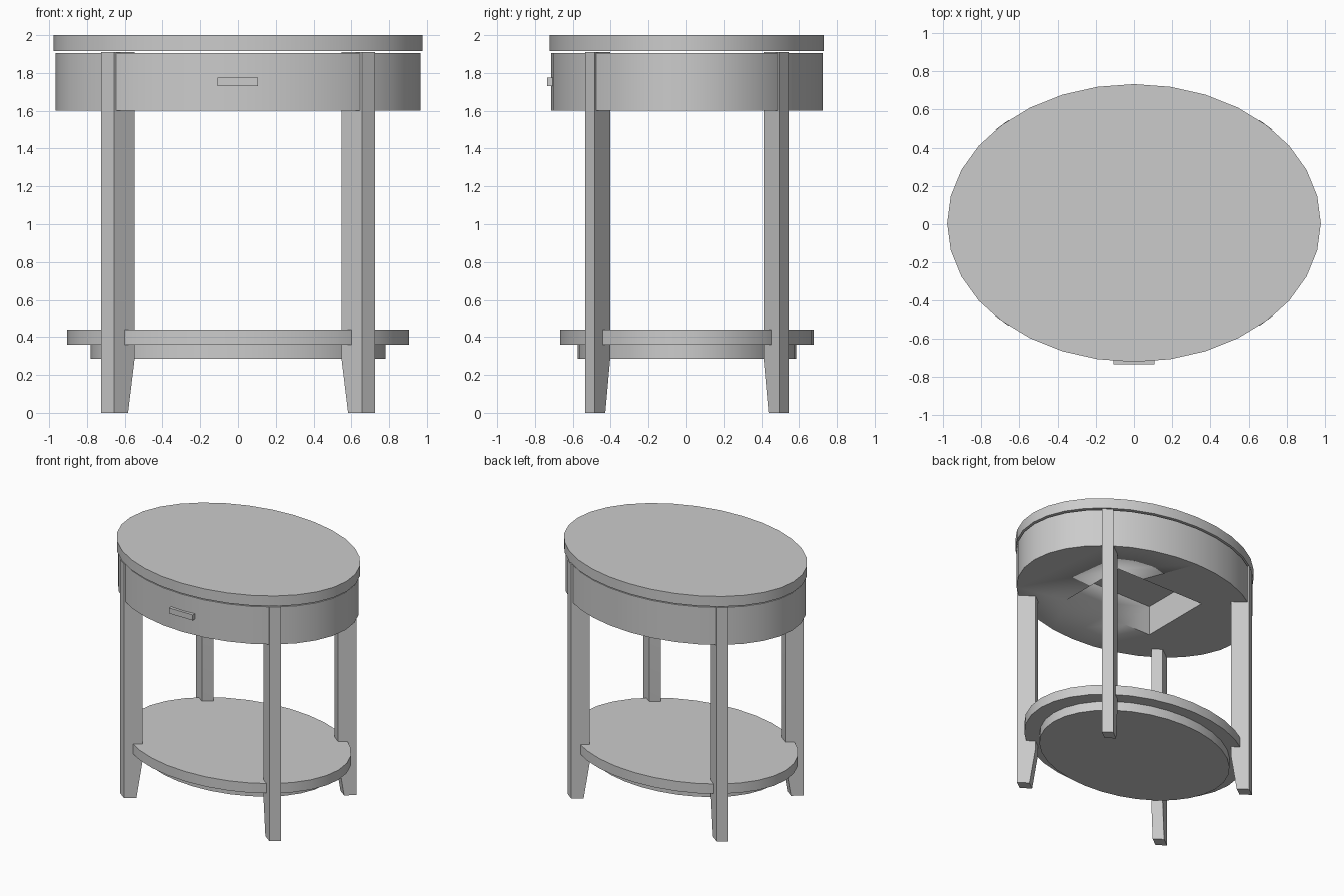
import bpy, bmesh, math

if "Cube" in bpy.data.objects:
    bpy.data.objects.remove(bpy.data.objects["Cube"])

SQUASH = 0.744   # the round plan is squashed along y into an oval
CY = 0.005       # oval centre (the drawer pull sticks out in front)


def finish(name, bm):
    bmesh.ops.recalc_face_normals(bm, faces=bm.faces)
    me = bpy.data.meshes.new(name)
    bm.to_mesh(me)
    bm.free()
    ob = bpy.data.objects.new(name, me)
    bpy.context.collection.objects.link(ob)
    bpy.ops.object.select_all(action='DESELECT')
    ob.select_set(True)
    bpy.context.view_layer.objects.active = ob
    bpy.ops.object.shade_smooth_by_angle(angle=math.radians(30))
    return ob


def loft(name, rings):
    """Closed solid through a stack of equal-length rings."""
    bm = bmesh.new()
    loops = [[bm.verts.new(p) for p in ring] for ring in rings]
    n = len(loops[0])
    for a, b in zip(loops, loops[1:]):
        for i in range(n):
            j = (i + 1) % n
            bm.faces.new((a[i], a[j], b[j], b[i]))
    bm.faces.new(loops[0][::-1])
    bm.faces.new(loops[-1])
    return finish(name, bm)


def oval(name, r, z0, z1, sides=32):
    angles = [2 * math.pi * i / sides for i in range(sides)]
    return loft(name, [[(r * math.cos(a), CY + SQUASH * r * math.sin(a), z)
                        for a in angles] for z in (z0, z1)])


def box(name, x0, x1, y0, y1, z0, z1):
    return loft(name, [[(x0, y0, z), (x1, y0, z), (x1, y1, z), (x0, y1, z)]
                       for z in (z0, z1)])


def leg(name, sx, sy):
    # radial bar on the diagonal, with the inner face tapering at the foot
    rings = []
    for z, inner in ((0, 0.872), (0.29, 0.822), (1.91, 0.822)):
        ring = []
        for r, t in ((inner, -0.048), (0.977, -0.048), (0.977, 0.048), (inner, 0.048)):
            x, y = (r - t) * math.sqrt(0.5), (r + t) * math.sqrt(0.5)
            ring.append((sx * x, CY + sy * SQUASH * y, z))
        rings.append(ring)
    return loft(name, rings)


# Table top, shelf and the smaller plate below the shelf
oval("table_top", 0.977, 1.917, 2.0)
oval("shelf", 0.904, 0.36, 0.44)
oval("shelf_support", 0.78, 0.285, 0.36)

# Apron with a drawer cavity open underneath
apron = oval("apron", 0.967, 1.6, 1.906)
cutter = box("cavity_cutter", -0.4, 0.4, -0.3, 0.3, 1.5, 1.84)
cutter.hide_render = True
cutter.display_type = 'WIRE'
cut = apron.modifiers.new("cavity", 'BOOLEAN')
cut.operation = 'DIFFERENCE'
cut.object = cutter

# Drawer pull
box("drawer_pull", -0.108, 0.106, -0.735, -0.7, 1.73, 1.775)

# Legs
for sy, row in ((-1, "front"), (1, "back")):
    for sx, side in ((-1, "left"), (1, "right")):
        leg(f"{row}_{side}_leg", sx, sy)
